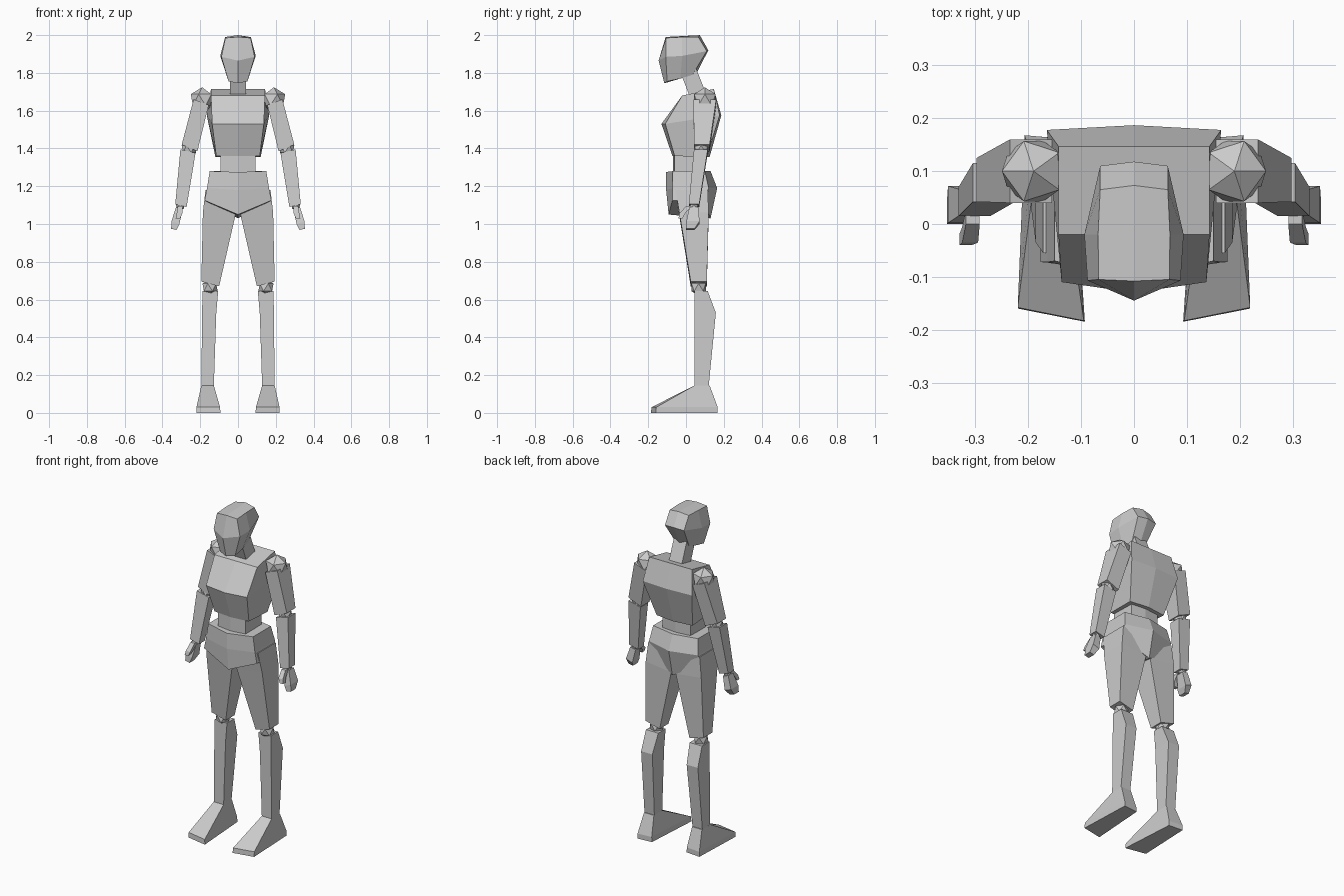
import bpy
import bmesh

grey = bpy.data.materials.new("light grey")
grey.diffuse_color = (0.6, 0.6, 0.6, 1)


def finish(name, bm):
    """Turn a right-hand half into a mirrored object."""
    mesh = bpy.data.meshes.new(name)
    bm.to_mesh(mesh)
    bm.free()
    mesh.materials.append(grey)
    obj = bpy.data.objects.new(name, mesh)
    bpy.context.collection.objects.link(obj)
    mirror = obj.modifiers.new("Mirror", 'MIRROR')
    mirror.merge_threshold = 0.0005


def loft(name, rings, closed=True):
    """Skin rings listed from top to bottom, each counter-clockwise from the front."""
    bm = bmesh.new()
    vs = [[bm.verts.new(p) for p in ring] for ring in rings]
    n = len(rings[0])
    for up, low in zip(vs, vs[1:]):
        for i in range(n if closed else n - 1):
            j = (i + 1) % n
            bm.faces.new((low[i], low[j], up[j], up[i]))
    bm.faces.new(vs[0])
    bm.faces.new(vs[-1][::-1])
    finish(name, bm)


def quad(xi, xo, y0, y1, zi, zo):
    """Four-sided limb section, inner to outer x, tilted from zi to zo."""
    return [(xi, y0, zi), (xo, y0, zo), (xo, y1, zo), (xi, y1, zi)]


def ball(name, centre, radius):
    bm = bmesh.new()
    bmesh.ops.create_icosphere(bm, subdivisions=1, radius=radius)
    bmesh.ops.translate(bm, verts=bm.verts, vec=centre)
    finish(name, bm)


# Head, neck and trunk: half sections from front centre to back centre
loft("head", [
    [(0, -.108, 1.99), (.067, -.105, 1.985), (.068, -.02, 1.99), (.064, .065, 1.99), (0, .073, 2.0)],
    [(0, -.145, 1.865), (.088, -.107, 1.885), (.094, -.02, 1.89), (.064, .11, 1.915), (0, .118, 1.92)],
    [(0, -.115, 1.745), (.05, -.10, 1.755), (.05, -.03, 1.77), (.045, .035, 1.79), (0, .055, 1.795)],
], closed=False)
loft("neck", [
    [(0, -.025, 1.79), (.043, -.025, 1.79), (.043, .055, 1.82), (0, .055, 1.82)],
    [(0, .02, 1.675), (.043, .02, 1.675), (.043, .105, 1.695), (0, .105, 1.695)],
], closed=False)
loft("torso", [
    [(0, -.02, 1.68), (.143, -.02, 1.68), (.143, .147, 1.715), (0, .147, 1.715)],
    [(0, -.13, 1.53), (.137, -.11, 1.53), (.165, .178, 1.575), (0, .187, 1.575)],
    [(0, -.072, 1.36), (.115, -.06, 1.36), (.12, .11, 1.355), (0, .125, 1.355)],
], closed=False)
loft("waist", [
    [(0, -.07, 1.37), (.093, -.06, 1.37), (.093, .09, 1.37), (0, .1, 1.37)],
    [(0, -.07, 1.26), (.093, -.06, 1.26), (.093, .09, 1.26), (0, .1, 1.26)],
], closed=False)
loft("pelvis", [
    [(0, -.106, 1.275), (.15, -.07, 1.28), (.15, .10, 1.28), (0, .13, 1.28)],
    [(0, -.105, 1.18), (.164, -.072, 1.19), (.164, .12, 1.19), (0, .165, 1.19)],
    [(0, -.092, 1.05), (.177, -.072, 1.125), (.175, .09, 1.125), (0, .13, 1.03)],
], closed=False)

# Legs
loft("thigh", [
    quad(.005, .172, -.055, .115, 1.16, 1.18),
    quad(.015, .186, -.035, .12, 1.04, 1.06),
    quad(.10, .194, .025, .11, .67, .695),
])
ball("knee", (.148, .067, .665), .045)
loft("shin", [
    quad(.105, .188, .045, .115, .645, .645),
    quad(.115, .19, .045, .158, .53, .53),
    quad(.128, .194, .045, .12, .14, .14),
])
loft("foot", [
    quad(.128, .194, .045, .125, .145, .145),
    [(.095, -.183, .03), (.22, -.158, .03), (.207, .168, .03), (.118, .16, .03)],
    [(.093, -.185, 0), (.22, -.16, 0), (.207, .168, 0), (.116, .16, 0)],
])

# Arms
ball("shoulder", (.19, .10, 1.657), .067)
loft("upper_arm", [
    quad(.155, .235, .04, .16, 1.63, 1.66),
    quad(.215, .298, .042, .125, 1.385, 1.42),
])
ball("elbow", (.26, .08, 1.397), .043)
loft("forearm", [
    quad(.225, .305, .042, .115, 1.375, 1.395),
    quad(.272, .332, .015, .07, 1.09, 1.105),
])
ball("wrist", (.307, .042, 1.095), .025)
loft("hand", [
    quad(.293, .328, .018, .065, 1.08, 1.09),
    quad(.31, .352, .002, .072, 1.0, 1.015),
    quad(.325, .354, 0, .045, .968, .975),
])
loft("thumb", [
    quad(.292, .318, .0, .03, 1.095, 1.095),
    quad(.295, .325, -.035, -.005, 1.055, 1.055),
    quad(.307, .33, -.04, -.018, 1.03, 1.03),
])
